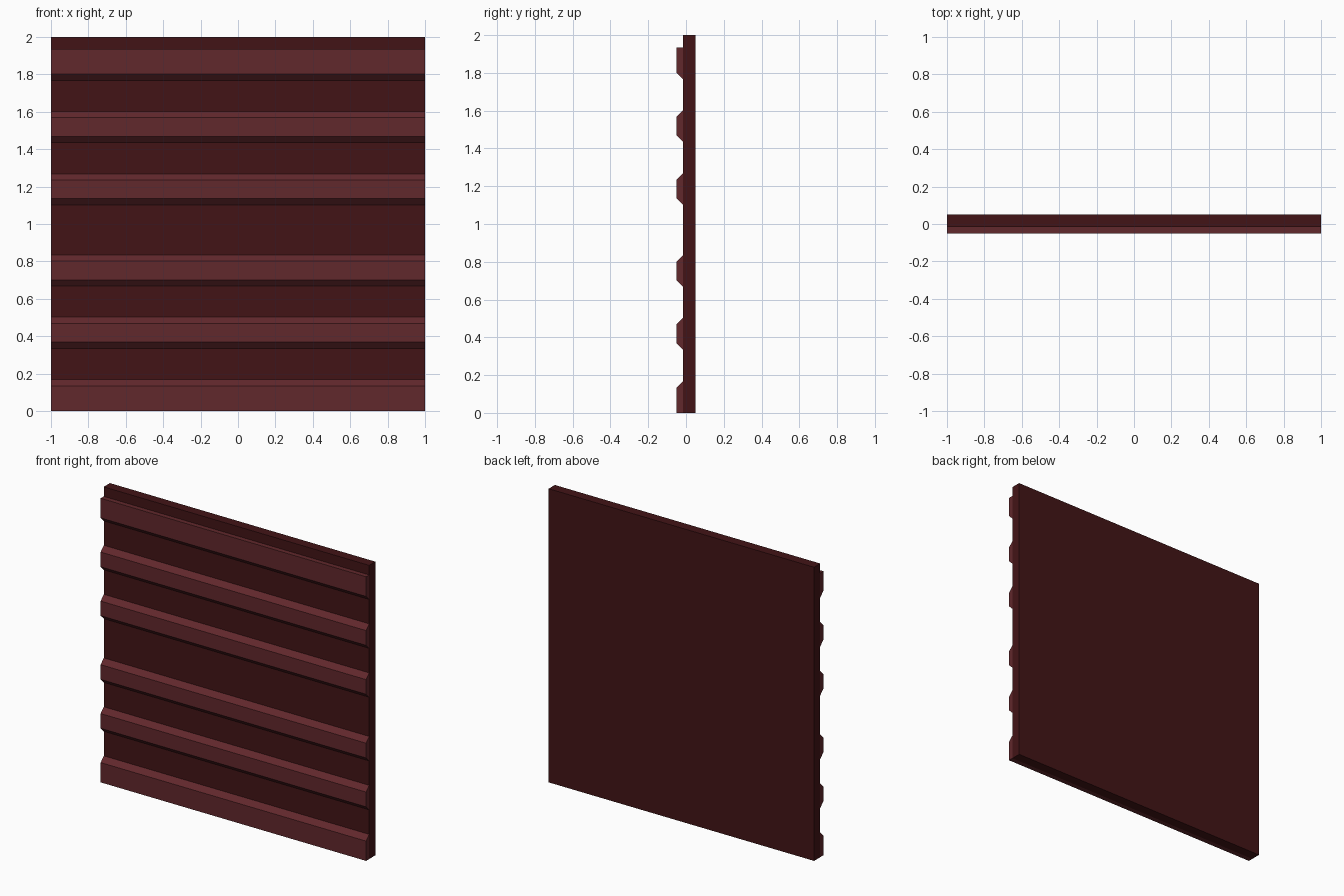
import bpy

if "Cube" in bpy.data.objects:
    bpy.data.objects.remove(bpy.data.objects["Cube"])

WALL_Y, FRONT_Y, BACK_Y = -0.0167, -0.05, 0.05


def material(name, rgb):
    mat = bpy.data.materials.new(name)
    mat.diffuse_color = (*rgb, 1)
    mat.use_nodes = True
    mat.node_tree.nodes["Principled BSDF"].inputs["Base Color"].default_value = mat.diffuse_color
    return mat


def extrude_x(name, profile, mat, half=1.0):
    """Sweep a closed (y, z) profile along x, capped at both ends."""
    n = len(profile)
    verts = [(x, y, z) for x in (-half, half) for y, z in profile]
    faces = [tuple(range(n))[::-1], tuple(range(n, 2 * n))]
    faces += [(i, (i + 1) % n, n + (i + 1) % n, n + i) for i in range(n)]
    mesh = bpy.data.meshes.new(name)
    mesh.from_pydata(verts, [], faces)
    mesh.materials.append(mat)
    mesh.validate()
    obj = bpy.data.objects.new(name, mesh)
    bpy.context.collection.objects.link(obj)
    return obj


dark_red = material("dark_red", (0.055, 0.007, 0.008))
light_red = material("light_red", (0.12, 0.021, 0.025))

# Flat backing panel
extrude_x("wall_panel", [(WALL_Y, 0), (BACK_Y, 0), (BACK_Y, 2), (WALL_Y, 2)], dark_red)

# Horizontal ribs: bottom, top, lower chamfer, upper chamfer
C = 0.0333
ribs = [
    (0.0, 0.168, 0, C),
    (0.335, 0.502, C, C),
    (0.668, 0.835, C, C),
    (1.102, 1.268, C, C),
    (1.435, 1.602, C, C),
    (1.768, 1.935, C, 0),
]
for i, (z0, z1, low, high) in enumerate(ribs, 1):
    extrude_x(f"rib_{i}", [(FRONT_Y, z0 + low), (WALL_Y, z0),
                           (WALL_Y, z1), (FRONT_Y, z1 - high)], light_red)
